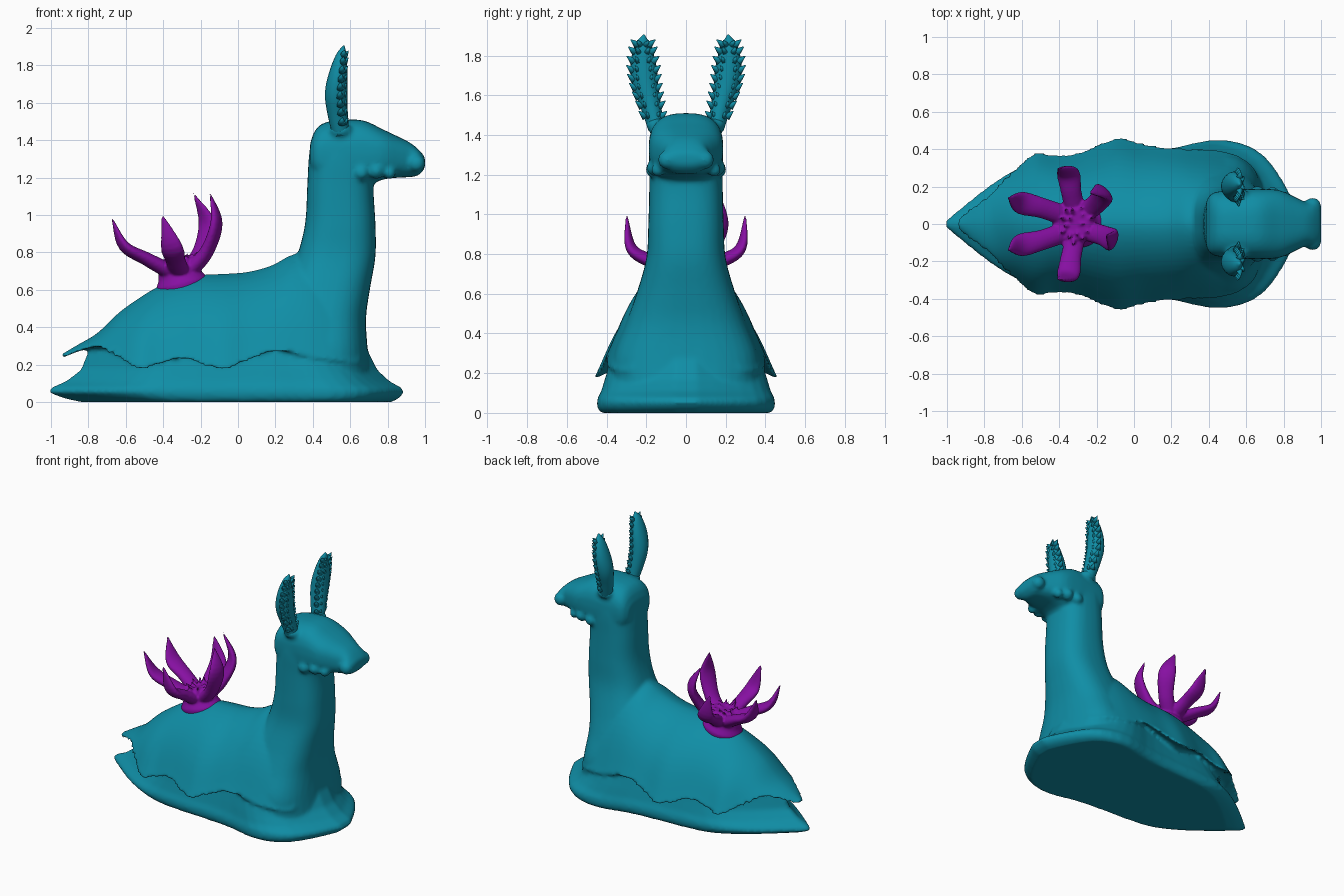
import bpy, bmesh, math, random
from mathutils import Vector, Matrix

if "Cube" in bpy.data.objects:
    bpy.data.objects.remove(bpy.data.objects["Cube"])

random.seed(4)


def curve(pts, x):
    """Smooth interpolation through rows (key, values...)."""
    n = len(pts)
    i = max(0, min(n - 2, sum(p[0] <= x for p in pts) - 1))
    a, b = pts[i], pts[i + 1]
    p, q = pts[max(i - 1, 0)], pts[min(i + 2, n - 1)]
    d = b[0] - a[0]
    t = max(0, min(1, (x - a[0]) / d))
    out = []
    for k in range(1, len(a)):
        m0 = (b[k] - p[k]) / (b[0] - p[0]) * d
        m1 = (q[k] - a[k]) / (q[0] - a[0]) * d
        out.append((2*t**3 - 3*t*t + 1)*a[k] + (t**3 - 2*t*t + t)*m0
                   + (3*t*t - 2*t**3)*b[k] + (t**3 - t*t)*m1)
    return out


def spow(v, e):
    return math.copysign(abs(v) ** e, v)


def oval(n=32, e=2.0):
    return [(spow(math.cos(a), 2/e), spow(math.sin(a), 2/e))
            for a in (2*math.pi*i/n for i in range(n))]


def loft(bm, rings):
    vs = [[bm.verts.new(p) for p in r] for r in rings]
    n = len(vs[0])
    for a, b in zip(vs, vs[1:]):
        for i in range(n):
            bm.faces.new((a[i], a[(i+1) % n], b[(i+1) % n], b[i]))
    bm.faces.new(vs[0][::-1])
    bm.faces.new(vs[-1])


def blade(bm, path, across, n=14):
    """Path rows: x, y, z, half width, half thickness."""
    rows = [(i,) + tuple(p) for i, p in enumerate(path)]
    last = len(rows) - 1
    rings = []
    for s in range(n + 1):
        t = last * s / n
        x, y, z, w, th = curve(rows, t)
        c = Vector((x, y, z))
        tan = (Vector(curve(rows, min(t + .05, last))[:3])
               - Vector(curve(rows, max(t - .05, 0))[:3])).normalized()
        side = (across - tan * across.dot(tan)).normalized()
        nor = tan.cross(side)
        rings.append([c + side*u*max(w, .003) + nor*v*max(th, .003) for u, v in oval(16)])
    loft(bm, rings)


def spike(bm, base, direction, r, length):
    d = Vector(direction).normalized()
    m = (Matrix.Translation(Vector(base) + d*length/2)
         @ d.to_track_quat('Z', 'Y').to_matrix().to_4x4())
    bmesh.ops.create_cone(bm, cap_ends=True, segments=8, radius1=r, radius2=r*.1,
                          depth=length, matrix=m)


def ball(bm, pos, r, scale=(1, 1, 1)):
    bmesh.ops.create_icosphere(bm, subdivisions=3, radius=r,
                               matrix=Matrix.Translation(pos) @ Matrix.Diagonal((*scale, 1)))


def finish(bm, name, mat, voxel=None, smooth=4):
    bmesh.ops.recalc_face_normals(bm, faces=bm.faces)
    for f in bm.faces:
        f.smooth = True
    me = bpy.data.meshes.new(name)
    bm.to_mesh(me)
    bm.free()
    me.materials.append(mat)
    ob = bpy.data.objects.new(name, me)
    bpy.context.collection.objects.link(ob)
    if voxel:
        m = ob.modifiers.new("blend", 'REMESH')
        m.mode, m.voxel_size, m.use_smooth_shade = 'VOXEL', voxel, True
        m = ob.modifiers.new("soften", 'SMOOTH')
        m.factor, m.iterations = .5, smooth
    return ob


def material(name, col):
    m = bpy.data.materials.new(name)
    m.diffuse_color = (*col, 1)
    m.use_nodes = True
    m.node_tree.nodes["Principled BSDF"].inputs["Base Color"].default_value = m.diffuse_color
    return m


teal = material("teal", (.005, .27, .38))
purple = material("purple", (.24, .005, .36))

# Body: foot, mantle, neck and head fused together
bm = bmesh.new()

# Foot: pointed outline stacked in levels (z, x back, x front, width scale)
outline = [(-1, .015), (-.85, .14), (-.7, .25), (-.52, .34), (-.3, .37), (0, .385), (.2, .405),
           (.42, .45), (.58, .43), (.7, .36), (.8, .22), (.88, .06)]
levels = [(0, -.84, .82, .95), (.02, -.93, .86, .99), (.05, -1.01, .885, 1), (.075, -1.0, .875, .99),
          (.11, -.92, .81, .95), (.17, -.84, .745, .91), (.27, -.8, .695, .84), (.4, -.6, .67, .6)]
rings = []
for z, x0, x1, s in levels:
    us = [.5 - .5*math.cos(math.pi*i/30) for i in range(31)]
    half = [(x0 + (x1-x0)*u, curve(outline, -1 + 1.88*u)[0]*s, z) for u in us]
    rings.append([Vector(p) for p in half] + [Vector((p[0], -p[1], z)) for p in half[::-1]])
loft(bm, rings)

# Mantle: arched sections (x, half width, hem z, top z)
mantle = [(-.945, .03, .225, .255), (-.85, .13, .255, .31), (-.75, .215, .265, .37), (-.64, .3, .225, .475),
          (-.53, .385, .17, .555), (-.42, .375, .195, .62), (-.3, .385, .225, .66), (-.19, .43, .195, .68),
          (-.08, .465, .17, .685), (.05, .435, .215, .695), (.18, .415, .26, .73), (.3, .405, .26, .79),
          (.42, .4, .235, .78), (.55, .37, .22, .68), (.65, .29, .21, .5), (.68, .2, .22, .4)]
rings = []
for k in range(61):
    x = -.945 + 1.625*k/60
    w, h, t = curve(mantle, x)
    ring = []
    for i in range(33):
        a = math.pi*i/32
        f = math.sin(a) ** (2/1.7)
        y = spow(math.cos(a), 2/1.7)
        y = w*(.91*y + .09*math.copysign((1-f)**6, y) * (abs(y) > 1e-6))
        ring.append(Vector((x, y, h + (t-h)*f)))
    up = min(.035, .3*(t-h))
    ring += [Vector((x, w*c, h+up)) for c in (-.84, -.3, .3, .84)]
    rings.append(ring)
loft(bm, rings)

# Neck: stacked ovals (z, x back, x front, half width)
neck = [(.1, .2, .72, .36), (.27, .2, .695, .37), (.45, .2, .685, .305), (.6, .24, .705, .25), (.78, .315, .735, .2),
        (.95, .358, .735, .19), (1.15, .37, .725, .185), (1.3, .378, .74, .185), (1.4, .39, .74, .175)]
rings = []
for k in range(41):
    z = .1 + 1.3*k/40
    a, b, w = curve(neck, z)
    rings.append([Vector(((a+b)/2 + (b-a)/2*u, w*v, z)) for u, v in oval(36, 2.6)])
loft(bm, rings)

# Head: sections along the snout (x, z low, z high, half width)
head = [(.385, 1.25, 1.38, .12), (.41, 1.2, 1.45, .16), (.46, 1.15, 1.492, .175), (.55, 1.14, 1.507, .183),
        (.67, 1.15, 1.505, .188), (.78, 1.19, 1.455, .18), (.87, 1.2, 1.412, .14), (.93, 1.203, 1.38, .112),
        (.97, 1.215, 1.345, .115), (1.0, 1.25, 1.31, .08)]
rings = []
for k in range(33):
    x = .385 + .615*k/32
    a, b, w = curve(head, x)
    rings.append([Vector((x, w*u, (a+b)/2 + (b-a)/2*v)) for u, v in oval(32, 2.7)])
loft(bm, rings)

# Cheek frills, lips and horn sockets
for s in (-1, 1):
    for x, y, z, r in ((.66, .165, 1.225, .04), (.74, .155, 1.235, .043), (.81, .14, 1.225, .035)):
        ball(bm, (x, s*y, z), r)
    ball(bm, (.955, s*.095, 1.275), .047)
    ball(bm, (.55, s*.155, 1.45), .06, (1, .75, .7))
finish(bm, "body", teal, .013, 5)

# Horns: curved leaves with serrated edges
leaf = [(.55, .15, 1.43, .04, .045), (.532, .178, 1.55, .052, .055), (.525, .203, 1.65, .064, .06),
        (.535, .215, 1.75, .065, .05), (.553, .217, 1.85, .042, .03), (.566, .212, 1.905, .004, .004)]
for s, side in ((1, "left"), (-1, "right")):
    bm = bmesh.new()
    blade(bm, [(p[0], s*p[1], *p[2:]) for p in leaf], Vector((0, 1, 0)), 20)
    rows = [(i,) + p for i, p in enumerate(leaf)]
    for k in range(9):
        x, y, z, w, th = curve(rows, .6 + 3.6*k/8)
        for e in (-1, 1):
            spike(bm, (x + th*.3, s*y + e*w*.78, z - .012), (.15, e*.8, .65), .022, .045)
            spike(bm, (x + th*.6, s*y + e*w*.4, z - .01), (.5, e*.4, .6), .018, .034)
    finish(bm, side + "_horn", teal)

# Gill flower: tilted cup, six curled petals, central tuft
bm = bmesh.new()
tilt = Matrix.Translation((-.3, 0, .63)) @ Matrix.Rotation(-.24, 4, 'Y')
loft(bm, [[tilt @ Vector((r*u, r*v*.9, z)) for u, v in oval(32)]
          for z, r in ((-.05, .1), (-.025, .14), (.005, .142), (.04, .12), (.08, .108), (.12, .11), (.135, .09))])
petals = []
for s in (-1, 1):
    petals.append([(-.33, s*.03, .68), (-.49, s*.085, .765), (-.61, s*.115, .835), (-.675, s*.14, .985)])
    petals.append([(-.31, s*.05, .69), (-.335, s*.17, .76), (-.355, s*.275, .83), (-.405, s*.3, 1.005)])
petals.append([(-.28, .05, .69), (-.2, .11, .8), (-.165, .17, .95), (-.24, .165, 1.12)])
petals.append([(-.27, -.03, .69), (-.17, -.06, .8), (-.115, -.085, .96), (-.15, -.06, 1.12)])
size = [(.055, .045), (.055, .036), (.06, .027), (.003, .003)]
for p in petals:
    d = Vector(p[2]) - Vector(p[0])
    blade(bm, [c + w for c, w in zip(p, size)], Vector((-d.y, d.x, 0)), 18)
for k in range(16):
    a = 2.4*k
    r = .018*math.sqrt(k)
    spike(bm, (-.31 + r*math.cos(a), r*math.sin(a), .74),
          (math.cos(a)*.6, math.sin(a)*.6, .8), .018, random.uniform(.06, .1))
finish(bm, "gill_flower", purple, .008, 2)
